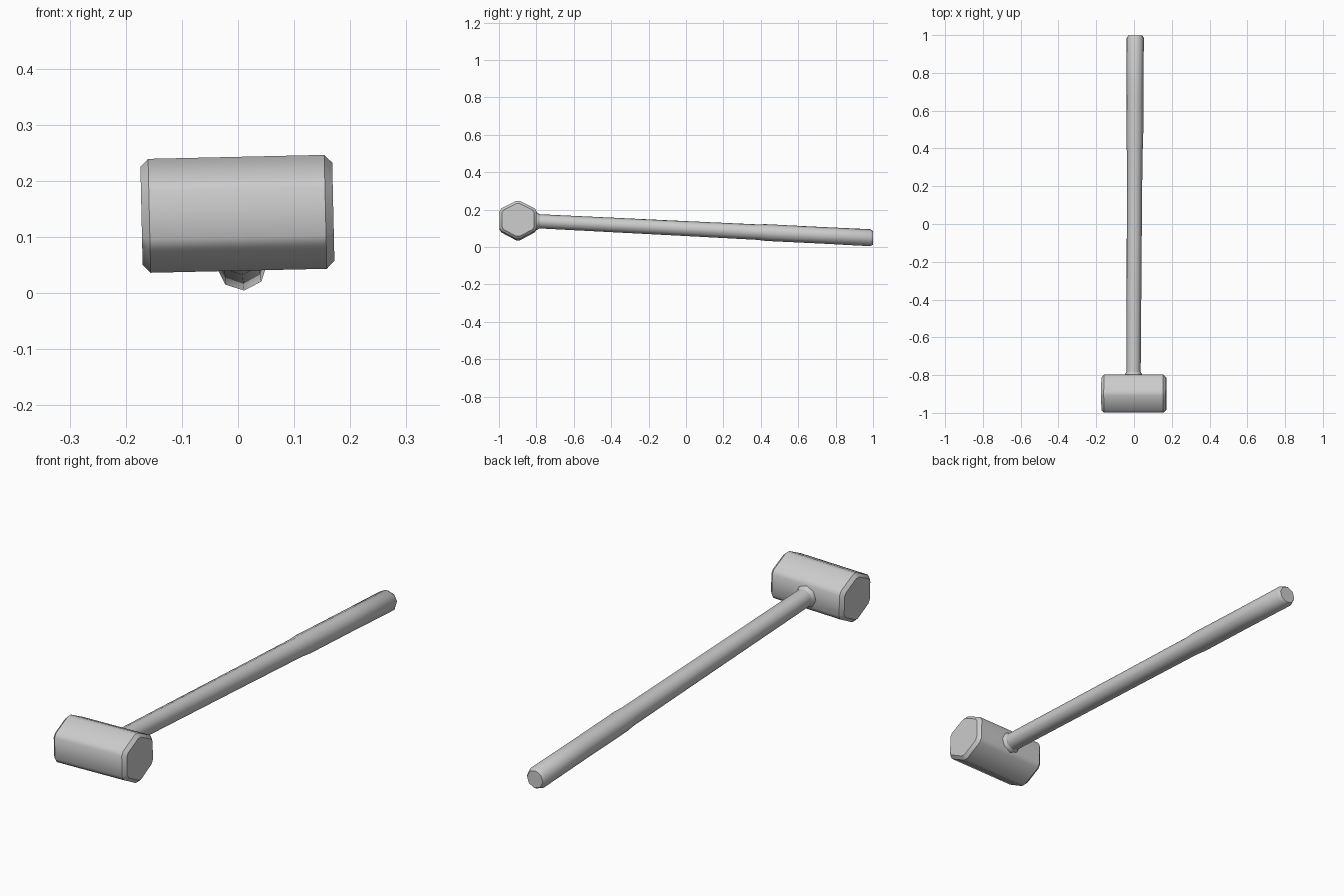
import bpy
import bmesh
import math
from mathutils import Vector, Matrix

old = bpy.data.objects.get("Cube")
if old:
    bpy.data.objects.remove(old, do_unlink=True)

grey = bpy.data.materials.new("plain_grey")
grey.use_nodes = True
colour = (0.6, 0.6, 0.6, 1)
grey.diffuse_color = colour
grey.node_tree.nodes["Principled BSDF"].inputs["Base Color"].default_value = colour


def loft(name, rings, smooth_angle):
    """Skin a closed solid through rings that have equal point counts."""
    bm = bmesh.new()
    loops = [[bm.verts.new(p) for p in ring] for ring in rings]
    n = len(loops[0])
    for a, b in zip(loops, loops[1:]):
        for i in range(n):
            j = (i + 1) % n
            bm.faces.new((a[i], a[j], b[j], b[i]))
    bm.faces.new(loops[0])
    bm.faces.new(loops[-1])
    bmesh.ops.recalc_face_normals(bm, faces=bm.faces)
    mesh = bpy.data.meshes.new(name)
    bm.to_mesh(mesh)
    bm.free()
    mesh.materials.append(grey)
    obj = bpy.data.objects.new(name, mesh)
    bpy.context.collection.objects.link(obj)
    bpy.ops.object.select_all(action='DESELECT')
    obj.select_set(True)
    bpy.context.view_layer.objects.active = obj
    bpy.ops.object.shade_smooth_by_angle(angle=math.radians(smooth_angle))
    return obj


# Head: six-sided block with softened long edges and chamfered ends
corners = [Vector((0, y, z)) for y, z in
           [(0, 0.107), (-0.1, 0.057), (-0.1, -0.054),
            (0, -0.107), (0.1, -0.054), (0.1, 0.057)]]
section = []
for i, c in enumerate(corners):
    for other in (corners[i - 1], corners[(i + 1) % 6]):
        section.append(c + (other - c).normalized() * 0.012)
pose = Matrix.Translation((-0.001, -0.898, 0.141)) @ Matrix.Rotation(math.radians(-1.3), 4, 'Y')
rings = [[pose @ Vector((x, p.y * s, p.z * s)) for p in section]
         for x, s in [(-0.171, 0.86), (-0.157, 1), (0.157, 1), (0.171, 0.86)]]
loft("hammer_head", rings, 38)

# Handle: eight-sided shaft sloping down from the head, thicker at the grip
start, end = Vector((-0.003, -0.88, 0.142)), Vector((0.007, 1.0, 0.049))
profile = [(-0.88, 0.038), (-0.78, 0.038), (0.0, 0.040), (0.38, 0.0415),
           (0.43, 0.045), (0.7, 0.0445), (0.985, 0.0455), (0.999, 0.037)]


def shaft_ring(y, r):
    c = start.lerp(end, (y - start.y) / (end.y - start.y))
    angles = [math.radians(5 + 45 * k) for k in range(8)]
    return [c + Vector((r * math.cos(a), 0, r * math.sin(a))) for a in angles]


loft("handle", [shaft_ring(y, r) for y, r in profile], 50)

# Collar: short flare where the shaft enters the head
loft("collar", [shaft_ring(y, r) for y, r in
                [(-0.83, 0.047), (-0.795, 0.046), (-0.782, 0.037)]], 50)
